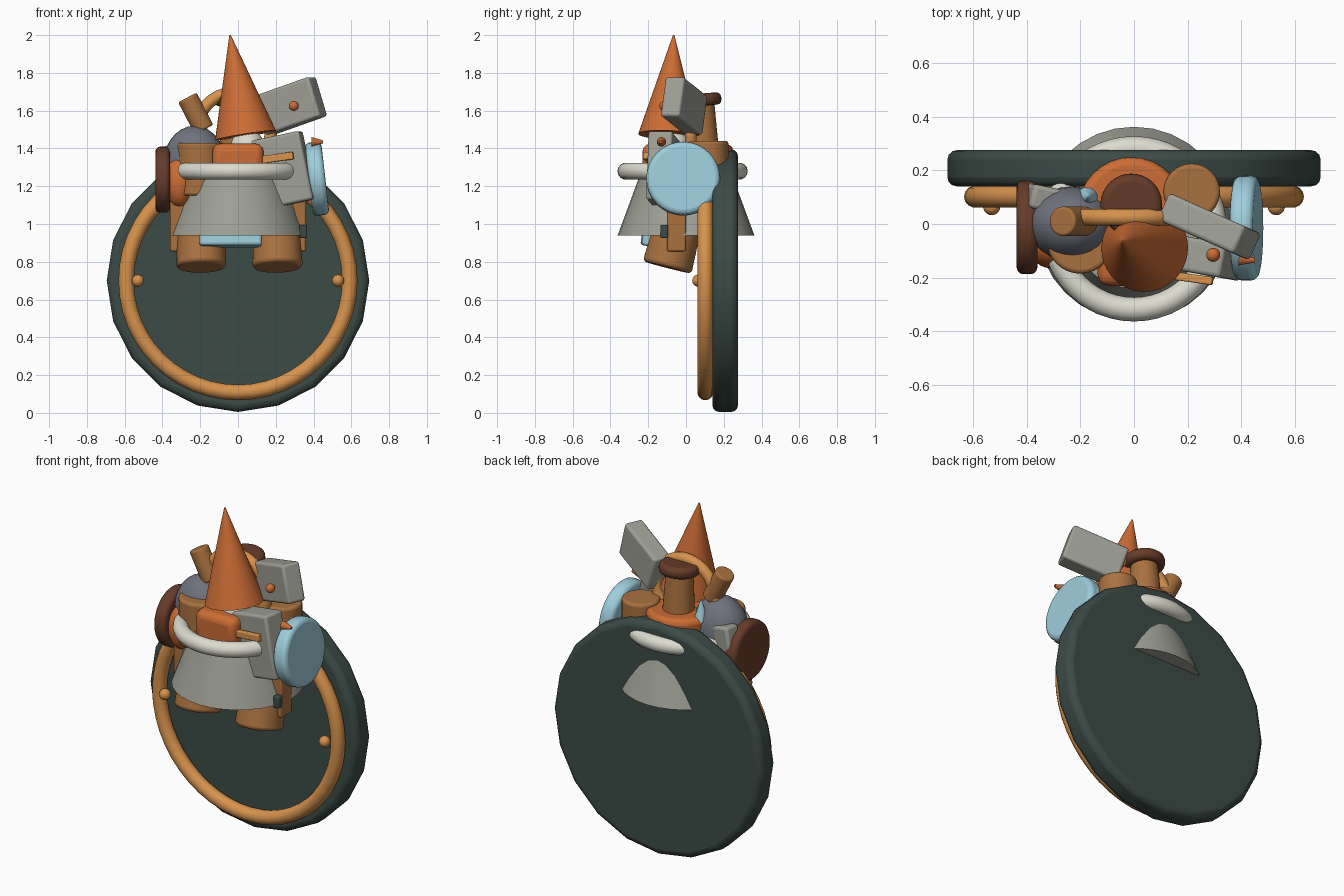
import bpy, math
from mathutils import Vector, Euler

if "Cube" in bpy.data.objects:
    bpy.data.objects.remove(bpy.data.objects["Cube"])


def material(name, rgb):
    m = bpy.data.materials.new(name)
    m.diffuse_color = (*rgb, 1)
    m.use_nodes = True
    m.node_tree.nodes["Principled BSDF"].inputs["Base Color"].default_value = m.diffuse_color
    return m


GREEN = material("dark_green", (0.045, 0.07, 0.062))
AMBER = material("amber", (0.68, 0.29, 0.075))
ORANGE = material("orange", (0.60, 0.15, 0.035))
TAN = material("tan", (0.40, 0.165, 0.05))
GRAY = material("gray", (0.34, 0.345, 0.30))
WHITE = material("off_white", (0.72, 0.71, 0.62))
BLUE = material("light_blue", (0.34, 0.61, 0.71))
BROWN = material("dark_brown", (0.135, 0.045, 0.022))
SLATE = material("slate", (0.16, 0.17, 0.205))


def finish(name, mat, bevel=0, smooth=True):
    o = bpy.context.object
    o.name = name
    o.data.materials.append(mat)
    bpy.ops.object.transform_apply(location=False, rotation=False, scale=True)
    if bevel:
        b = o.modifiers.new("round_edges", 'BEVEL')
        b.width, b.segments, b.limit_method = bevel, 3, 'ANGLE'
        b.angle_limit = math.radians(40)
    if smooth:
        bpy.ops.object.shade_smooth_by_angle(angle=math.radians(35))
    return o


def rod(name, mat, a, b, r0, r1=None, n=32, bevel=0):
    """Cylinder or cone running from a to b."""
    a, b = Vector(a), Vector(b)
    bpy.ops.mesh.primitive_cone_add(vertices=n, radius1=r0, radius2=r0 if r1 is None else r1,
                                    depth=(b - a).length, location=(a + b) / 2,
                                    rotation=(b - a).to_track_quat('Z', 'Y').to_euler())
    return finish(name, mat, bevel)


def box(name, mat, loc, size, rot=(0, 0, 0), bevel=0.015):
    bpy.ops.mesh.primitive_cube_add(size=1, location=loc,
                                    rotation=[math.radians(v) for v in rot])
    bpy.context.object.scale = size
    return finish(name, mat, bevel)


def ball(name, mat, loc, size):
    bpy.ops.mesh.primitive_uv_sphere_add(segments=24, ring_count=14, radius=1, location=loc)
    bpy.context.object.scale = size if isinstance(size, tuple) else (size,) * 3
    return finish(name, mat)


def ring(name, mat, loc, major, minor, rot=(0, 0, 0)):
    bpy.ops.mesh.primitive_torus_add(location=loc, rotation=[math.radians(v) for v in rot],
                                     major_radius=major, minor_radius=minor,
                                     major_segments=48, minor_segments=14)
    return finish(name, mat)


# Large back disc with rim and studs
rod("back_disc", GREEN, (0, 0.275, 0.7), (0, 0.14, 0.7), 0.695, n=20, bevel=0.035)
ring("disc_rim", AMBER, (0, 0.102, 0.7), 0.592, 0.041, (90, 0, 0))
for s in (-1, 1):
    ball("rim_stud", AMBER, (s * 0.53, 0.065, 0.7), 0.032)

# Skirt, belt ring and legs
rod("skirt", GRAY, (0, 0, 0.94), (0, 0, 1.27), 0.362, 0.24)
ring("belt_ring", WHITE, (0, -0.018, 1.28), 0.30, 0.045)
for s in (-1, 1):
    rod("leg", TAN, (s * 0.202 + 0.008, -0.10, 0.77), (s * 0.2, -0.01, 1.12), 0.133, 0.12, bevel=0.02)
    box("side_strap", TAN, (s * 0.295, -0.05, 1.03), (0.13, 0.10, 0.35), bevel=0.01)
box("front_cloth", BLUE, (-0.04, -0.17, 0.95), (0.33, 0.12, 0.14), (-8, 0, 1))
box("belt_clip", GREEN, (0.345, -0.115, 0.96), (0.04, 0.04, 0.07), bevel=0.008)

# Torso and shoulders
rod("torso", ORANGE, (-0.01, 0.05, 1.2), (-0.01, 0.05, 1.42), 0.19, 0.20, bevel=0.03)
box("chest", ORANGE, (0, -0.13, 1.33), (0.27, 0.20, 0.19), bevel=0.04)
rod("left_pouch", TAN, (-0.2, -0.06, 1.15), (-0.2, -0.06, 1.43), 0.125, bevel=0.015)
rod("right_pouch", TAN, (0.215, 0.12, 1.2), (0.215, 0.12, 1.44), 0.105, bevel=0.015)
ball("left_shoulder", SLATE, (-0.23, 0.0, 1.32), (0.165, 0.14, 0.20))
ball("left_arm", ORANGE, (-0.31, -0.08, 1.22), (0.08, 0.085, 0.13))
box("left_plate", GRAY, (-0.31, 0.09, 1.27), (0.2, 0.09, 0.26), (0, 12, -12))

# Side discs
rod("left_disc", BROWN, (-0.437, -0.012, 1.235), (-0.36, -0.012, 1.235), 0.175, bevel=0.025)
rod("right_disc", BLUE, (0.375, -0.015, 1.235), (0.462, -0.015, 1.245), 0.195, bevel=0.025)

# Head, pointed hat, capped post, arched tube
ball("head", WHITE, (0.05, -0.07, 1.41), 0.09)
rod("hat", ORANGE, (0.04, -0.09, 1.47), (-0.042, -0.065, 2.0), 0.163, 0.004, n=40)
rod("post", TAN, (-0.01, 0.085, 1.38), (-0.01, 0.075, 1.64), 0.09, 0.075)
rod("post_cap", BROWN, (-0.01, 0.075, 1.625), (-0.01, 0.07, 1.69), 0.115, bevel=0.025)
ring("arched_tube", AMBER, (-0.02, 0.025, 1.5), 0.195, 0.032, (90, 0, 0))
rod("tube_spout", TAN, (-0.18, 0.01, 1.5), (-0.268, 0.01, 1.67), 0.055, bevel=0.01)
rod("small_spike", BLUE, (-0.17, 0.1, 1.4), (-0.17, 0.1, 1.52), 0.04, 0.003, n=20)

# Gray panels with knobs
box("upper_panel", GRAY, (0.28, -0.01, 1.625), (0.33, 0.11, 0.22), (0, -18, -24))
ball("upper_knob", ORANGE, (0.295, -0.115, 1.625), 0.026)
box("lower_panel", GRAY, (0.24, -0.12, 1.285), (0.27, 0.13, 0.37), (0, -12, -10))
box("panel_bar", AMBER, (0.2, -0.2, 1.35), (0.19, 0.03, 0.04), (0, -8, -8), 0.006)
rod("lower_knob", ORANGE, (0.39, -0.13, 1.435), (0.45, -0.135, 1.435), 0.025, 0.008, n=16)
